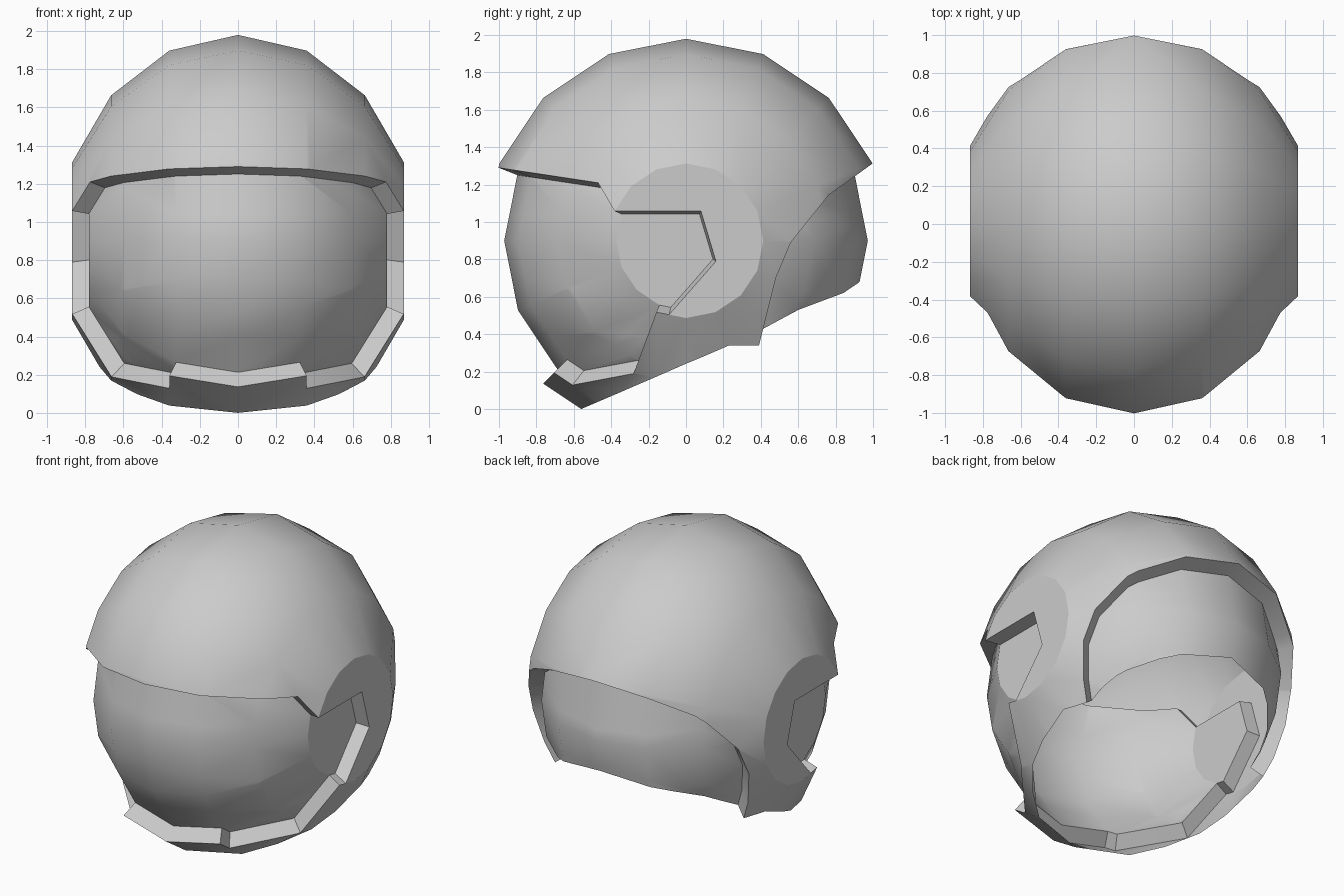
import bpy, bmesh
from math import radians
from mathutils import Vector, Matrix

if "Cube" in bpy.data.objects:
    bpy.data.objects.remove(bpy.data.objects["Cube"])

CENTRE = Vector((0, 0, 0.9))
INSET = 0.9  # panels sit on a copy of the shell at this scale

# Outlines in side view (y, z); each is cut through the full width
VISOR = [(-1.3, 1.335), (-.47, 1.21), (-.382, 1.058), (.08, 1.058), (.16, .79),
         (-.09, .505), (-.158, .518), (-.28, .19), (-.6, .13), (-1.3, 0)]
NAPE = [(1.3, 1.53), (.998, 1.313), (.76, 1.14), (.56, .89), (.48, .7), (.39, .34)]
BOTTOM = [(-1.3, -.318), (.23, .34), (.39, .34), (.667, .489), (.933, .589),
          (1.033, .656), (1.3, .82)]


def inside(poly, p):
    """Even-odd test of the point against an outline in the yz plane."""
    hit = False
    for (y1, z1), (y2, z2) in zip(poly, poly[1:] + poly[:1]):
        if (z1 > p.z) != (z2 > p.z) and p.y < y1 + (p.z - z1) / (z2 - z1) * (y2 - y1):
            hit = not hit
    return hit


def score(bm, line):
    """Cut the surface along every segment of an outline."""
    for (y1, z1), (y2, z2) in zip(line, line[1:]):
        bmesh.ops.bisect_plane(bm, geom=bm.verts[:] + bm.edges[:] + bm.faces[:], dist=0.002,
                               plane_co=(0, y1, z1), plane_no=Vector((0, z1 - z2, y2 - y1)).normalized())


def sink(v):
    return CENTRE + (v.co - CENTRE) * INSET


def recess(bm, faces):
    """Replace faces by a rim going inward; return the sunken panel as a new bmesh."""
    region = set(faces)
    panel = bmesh.new()
    pv, rim, walls = {}, {}, []
    for f in region:
        for v in f.verts:
            if v not in pv:
                pv[v] = panel.verts.new(sink(v))
        panel.faces.new([pv[v] for v in f.verts])
        for l in f.loops:
            if not l.edge.is_boundary and l.link_loop_radial_next.face not in region:
                walls.append((l.vert, l.link_loop_next.vert))
    for a, b in walls:
        for v in (a, b):
            if v not in rim:
                rim[v] = bm.verts.new(sink(v))
        bm.faces.new((a, b, rim[b], rim[a]))
    bmesh.ops.delete(bm, geom=list(region), context='FACES')
    return panel


def finish(bm, name):
    bmesh.ops.dissolve_limit(bm, angle_limit=radians(0.6), verts=bm.verts[:], edges=bm.edges[:])
    me = bpy.data.meshes.new(name)
    bm.to_mesh(me)
    bm.free()
    ob = bpy.data.objects.new(name, me)
    bpy.context.collection.objects.link(ob)
    bpy.ops.object.select_all(action='DESELECT')
    ob.select_set(True)
    bpy.context.view_layer.objects.active = ob
    bpy.ops.object.shade_smooth_by_angle(angle=radians(28))


# Shell: low-poly ellipsoid lying along x, with the pole caps flattened to discs
bm = bmesh.new()
bmesh.ops.create_uvsphere(bm, u_segments=16, v_segments=8, radius=1)
bmesh.ops.dissolve_verts(bm, verts=[v for v in bm.verts if abs(v.co.z) > 0.99])
bmesh.ops.transform(bm, verts=bm.verts[:], matrix=Matrix.Translation(CENTRE)
                    @ Matrix.Rotation(radians(90), 4, 'Y') @ Matrix.Diagonal((1.08, 1.08, .94, 1)))
for outline in (VISOR, NAPE, BOTTOM):
    score(bm, outline)

# Open underside
below = BOTTOM + [(1.3, -1), (-1.3, -1)]
bmesh.ops.delete(bm, geom=[f for f in bm.faces if inside(below, f.calc_center_median())],
                 context='FACES')


# Visor, stopping higher at the raised middle of the chin bar
def is_visor(f):
    c = f.calc_center_median()
    return inside(VISOR, c) and (abs(c.x) > 0.36 or c.z - 0.9 > c.y)


visor = recess(bm, [f for f in bm.faces if is_visor(f)])

# Sunken panel at the back of the neck
behind = NAPE + [(.39, -1), (1.3, -1)]
nape = recess(bm, [f for f in bm.faces if inside(behind, f.calc_center_median())])

finish(bm, "helmet_shell")
finish(visor, "visor")
finish(nape, "neck_panel")
